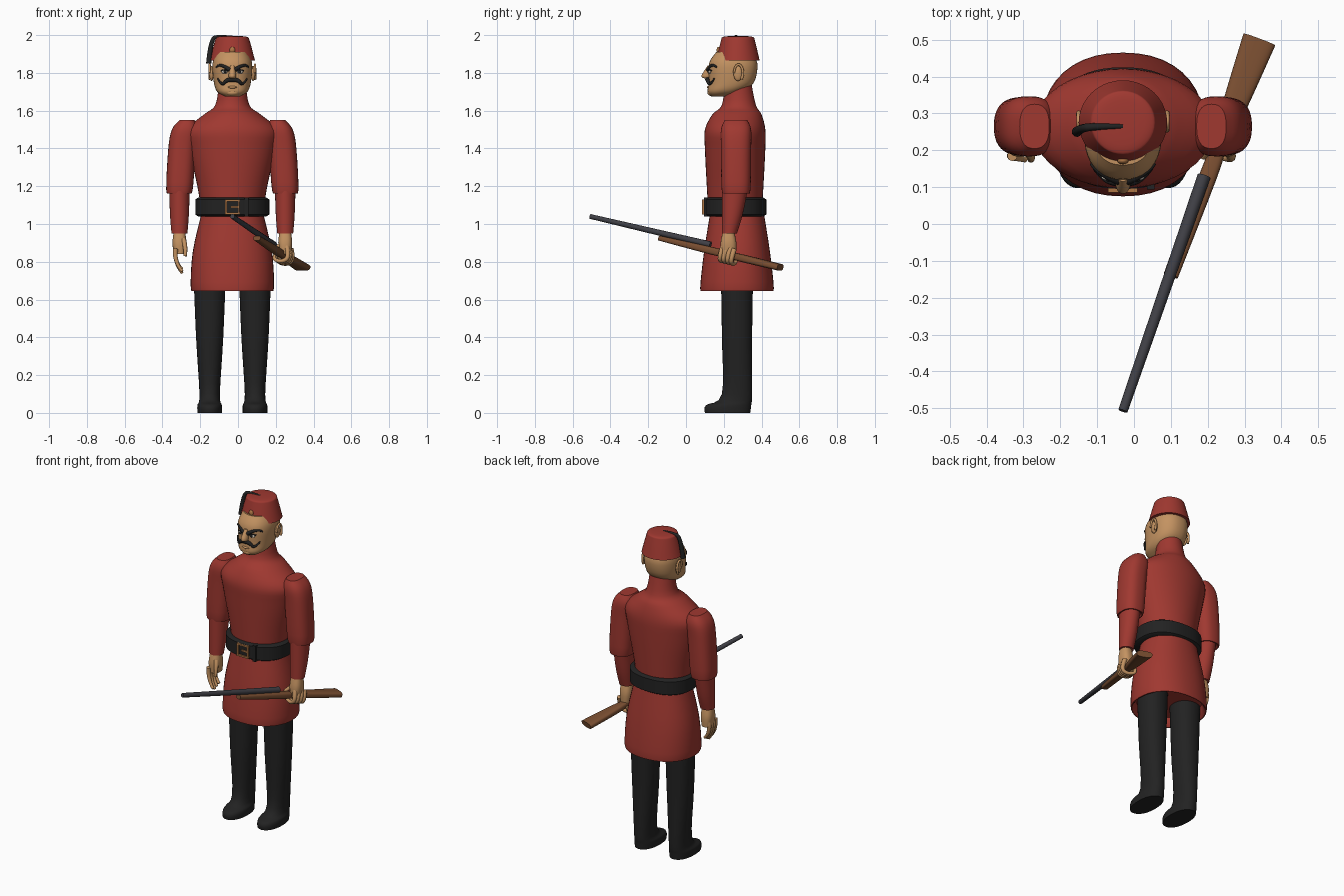
import bpy, bmesh, math
from mathutils import Matrix, Vector

default_cube = bpy.data.objects.get("Cube")
if default_cube:
    bpy.data.objects.remove(default_cube)

CENTRE = -.03  # the figure's own centre line in x


def material(name, red, green, blue):
    mat = bpy.data.materials.new(name)
    mat.use_nodes = True
    mat.diffuse_color = (red, green, blue, 1)
    shader = mat.node_tree.nodes["Principled BSDF"]
    shader.inputs["Base Color"].default_value = (red, green, blue, 1)
    shader.inputs["Roughness"].default_value = .7
    return mat


RED = material("coat red", .35, .04, .03)
SKIN = material("skin", .55, .29, .12)
BLACK = material("black", .016, .016, .016)
WOOD = material("wood", .19, .075, .03)
STEEL = material("gun steel", .05, .05, .06)
BRASS = material("brass", .42, .18, .06)
WHITE = material("eye white", .6, .55, .48)


def shade(obj):
    bpy.ops.object.select_all(action="DESELECT")
    bpy.context.view_layer.objects.active = obj
    obj.select_set(True)
    bpy.ops.object.shade_smooth_by_angle(angle=math.radians(45))


def add_mesh(name, bm, mat):
    bmesh.ops.recalc_face_normals(bm, faces=bm.faces)
    mesh = bpy.data.meshes.new(name)
    bm.to_mesh(mesh)
    bm.free()
    mesh.materials.append(mat)
    obj = bpy.data.objects.new(name, mesh)
    bpy.context.collection.objects.link(obj)
    shade(obj)


def spline(a, b, c, d, t):
    """Smooth curve from b to c, with a and d as neighbours."""
    left, right = (c - a) / 2, (d - b) / 2
    rise = c - b
    return b + t * (left + t * (3 * rise - 2 * left - right + t * (left + right - 2 * rise)))


def loft(name, mat, x, y, rings, power=2, steps=4, sides=40, matrix=Matrix()):
    """Skin of superellipse rings: height, x radius, y radius, then optional y and x shifts."""
    keys = [Vector((*ring, 0, 0)[:5]) for ring in rings]
    path = []
    for i in range(len(keys) - 1):
        before, after = keys[max(i - 1, 0)], keys[min(i + 2, len(keys) - 1)]
        path += [spline(before, keys[i], keys[i + 1], after, k / steps) for k in range(steps)]
    path.append(keys[-1])
    bm = bmesh.new()
    loops = []
    for height, radius_x, radius_y, shift_y, shift_x in path:
        loop = []
        for k in range(sides):
            angle = math.tau * k / sides
            c, s = [math.copysign(abs(v) ** (2 / power), v) for v in (math.cos(angle), math.sin(angle))]
            loop.append(bm.verts.new((x + shift_x + c * radius_x, y + shift_y + s * radius_y, height)))
        loops.append(loop)
    for low, high in zip(loops, loops[1:]):
        for k in range(sides):
            bm.faces.new((low[k - 1], low[k], high[k], high[k - 1]))
    bm.faces.new(loops[0])
    bm.faces.new(loops[-1])
    bm.transform(matrix)
    add_mesh(name, bm, mat)


def solid(name, mat, centre, size, round=True):
    """Ellipsoid with the given radii, or a box with the given sides."""
    bm = bmesh.new()
    if round:
        bmesh.ops.create_uvsphere(bm, u_segments=20, v_segments=12, radius=1)
    else:
        bmesh.ops.create_cube(bm, size=1)
    bm.transform(Matrix.Translation(centre) @ Matrix.Diagonal((*size, 1)))
    add_mesh(name, bm, mat)


def tube(name, mat, points, start, end):
    """Round tube along a curve, its radius changing evenly from start to end."""
    curve = bpy.data.curves.new(name, "CURVE")
    curve.dimensions = "3D"
    curve.bevel_depth, curve.bevel_resolution, curve.use_fill_caps = 1, 3, True
    path = curve.splines.new("NURBS")
    path.points.add(len(points) - 1)
    path.use_endpoint_u = True
    path.order_u = min(3, len(points))
    for k, (control, place) in enumerate(zip(path.points, points)):
        control.co = (*place, 1)
        control.radius = start + (end - start) * k / (len(points) - 1)
    curve.materials.append(mat)
    obj = bpy.data.objects.new(name, curve)
    bpy.context.collection.objects.link(obj)
    shade_target = obj
    bpy.ops.object.select_all(action="DESELECT")
    bpy.context.view_layer.objects.active = shade_target
    shade_target.select_set(True)
    bpy.ops.object.convert(target="MESH")
    shade(bpy.context.object)


# Coat: hollow skirt, then torso with high collar
loft("coat_skirt", RED, CENTRE, .27, [(.7, .19, .17), (.66, .2, .18), (.66, .22, .195),
                                      (.85, .21, .175), (1.07, .16, .14)], power=2.2)
loft("coat_torso", RED, CENTRE, .26, [(1.04, .16, .14), (1.2, .185, .15), (1.4, .23, .16), (1.5, .24, .16),
                                      (1.58, .15, .13, .01), (1.63, .09, .09, .02), (1.75, .07, .07, .015)])

# Belt and buckle
loft("belt", BLACK, CENTRE, .26, [(1.04, .18, .15), (1.05, .196, .165), (1.13, .196, .165), (1.14, .18, .15)],
     power=2.3, steps=1, sides=56)
buckle = Vector((CENTRE, .094, 1.09))
for sign in (-1, 1):
    solid("buckle_side", BRASS, buckle + Vector((sign * .034, 0, 0)), (.01, .016, .08), round=False)
    solid("buckle_bar", BRASS, buckle + Vector((0, 0, sign * .034)), (.08, .016, .01), round=False)
solid("buckle_prong", BRASS, buckle + Vector((.01, 0, 0)), (.04, .014, .01), round=False)
solid("belt_loop", BLACK, buckle + Vector((.075, .01, 0)), (.02, .02, .1), round=False)

# Rifle, lying on its side, with a frame of its own along the stock
fore, butt = Vector((.1, -.14, .925)), Vector((.34, .5, .77))
axis = (butt - fore).normalized()
across = axis.cross(Vector((0, 0, 1))).normalized()
FRAME = Matrix.Translation(fore) @ Matrix((across, across.cross(axis), axis)).transposed().to_4x4()
loft("rifle_stock", WOOD, 0, 0, [(0, .02, .013), (.3, .024, .02), (.4, .02, .018), (.5, .033, .02), (.7, .046, .018)],
     power=3, matrix=FRAME)
tube("rifle_barrel", STEEL, [(CENTRE, -.507, 1.04), (.19, .13, .89)], .013, .018)


def on_stock(*place):
    return FRAME @ Vector(place)


# Arms, hands and booted legs
for sign, side in ((-1, "right"), (1, "left")):
    arm = CENTRE + sign * .28
    loft(side + "_leg", BLACK, CENTRE + sign * .12, .27,
         [(0, .065, .12, -.05), (.04, .065, .12, -.045), (.1, .054, .08), (.4, .072, .08), (.72, .085, .085)],
         power=2.2)
    loft(side + "_sleeve", RED, arm, .265,
         [(1.17, .05, .06), (1.18, .07, .076), (1.4, .073, .08, 0, -sign * .014),
          (1.5, .07, .08, 0, -sign * .03), (1.55, .04, .06, 0, -sign * .04)], power=2.5)
    loft(side + "_forearm", RED, arm, .23, [(.95, .042, .04), (1.05, .05, .055, .015), (1.2, .055, .07, .03)])
    loft(side + "_palm", SKIN, arm, .225, [(.84, .03, .04), (.9, .037, .042), (.96, .03, .03)], power=2.5)

    # Relaxed fingers on the right, fingers closed around the stock on the left
    for k in range(4):
        if sign < 0:
            y, tip = .185 + .02 * k, .74 + .01 * abs(k - 1)
            finger = [(arm - .02, y, .87), (arm - .03, y, .8), (arm + .015, y - .01, tip)]
        else:
            t = .37 + .022 * k
            finger = [on_stock(*p, t) for p in ((.03, .04), (.05, -.02), (.01, -.045), (-.045, -.03), (-.03, 0))]
        tube(side + "_finger", SKIN, finger, .014, .008)
    if sign < 0:
        thumb = [(arm + .02, .2, .92), (arm + .035, .18, .88), (arm + .03, .175, .83)]
    else:
        thumb = [on_stock(.01, .06, .38), on_stock(-.03, .03, .36), on_stock(-.03, 0, .34)]
    tube(side + "_thumb", SKIN, thumb, .014, .009)


def face(aside, height, lift=0):
    """Point on the front of the face, so far to the side of the centre line."""
    bulge = (1 - abs(aside / .105) ** 2.3) ** (1 / 2.3)
    return CENTRE + aside, .247 - .127 * bulge - lift, height


# Head, nose and chin
loft("head", SKIN, CENTRE, .25, [(1.675, .04, .04, -.075), (1.7, .08, .09, -.045), (1.75, .098, .12, -.01),
                                 (1.85, .105, .128), (1.91, .08, .09)], power=2.3)
loft("nose", SKIN, CENTRE, .11, [(1.77, .012, .012), (1.785, .02, .028), (1.84, .01, .01, .015)])
solid("chin", SKIN, (CENTRE, .138, 1.695), (.036, .025, .018))
solid("lower_lip", SKIN, face(0, 1.724), (.024, .01, .007))

# Eyes, brows, moustache and ears
for sign, side in ((-1, "right"), (1, "left")):
    solid(side + "_eye", WHITE, face(sign * .04, 1.805), (.018, .008, .009))
    solid(side + "_pupil", BLACK, face(sign * .038, 1.806, .005), (.008, .006, .008))
    tube(side + "_eyelid", BLACK, [face(sign * .02, 1.81), face(sign * .04, 1.82, .004), face(sign * .06, 1.81)],
         .005, .004)
    tube(side + "_eyebrow", BLACK, [face(sign * .012, 1.815, .004), face(sign * .065, 1.855, .004),
                                    face(sign * .085, 1.83)], .011, .005)
    tube(side + "_moustache", BLACK, [face(0, 1.765, .005), face(sign * .03, 1.765, .01),
                                      face(sign * .055, 1.73, .008), face(sign * .078, 1.77, .004)], .014, .004)
    ear = CENTRE + sign * .11
    solid(side + "_ear", SKIN, (ear, .275, 1.797), (.012, .024, .04))
    rim = [(ear + sign * .01, .278 - .024 * math.cos(k / 2), 1.8 + .045 * math.sin(k / 2)) for k in range(9)]
    tube(side + "_ear_rim", SKIN, rim, .006, .007)

# Fez with badge and tassel
loft("fez", RED, CENTRE, .275, [(1.865, .12, .115), (1.97, .092, .09), (1.99, .08, .08), (1.995, .04, .04)])
solid("fez_badge", BRASS, (CENTRE, .172, 1.92), (.015, .01, .018))
tube("tassel", BLACK, [(CENTRE, .265, 1.99), (-.1, .265, 1.995), (-.145, .26, 1.98), (-.155, .25, 1.85)], .007, .014)
